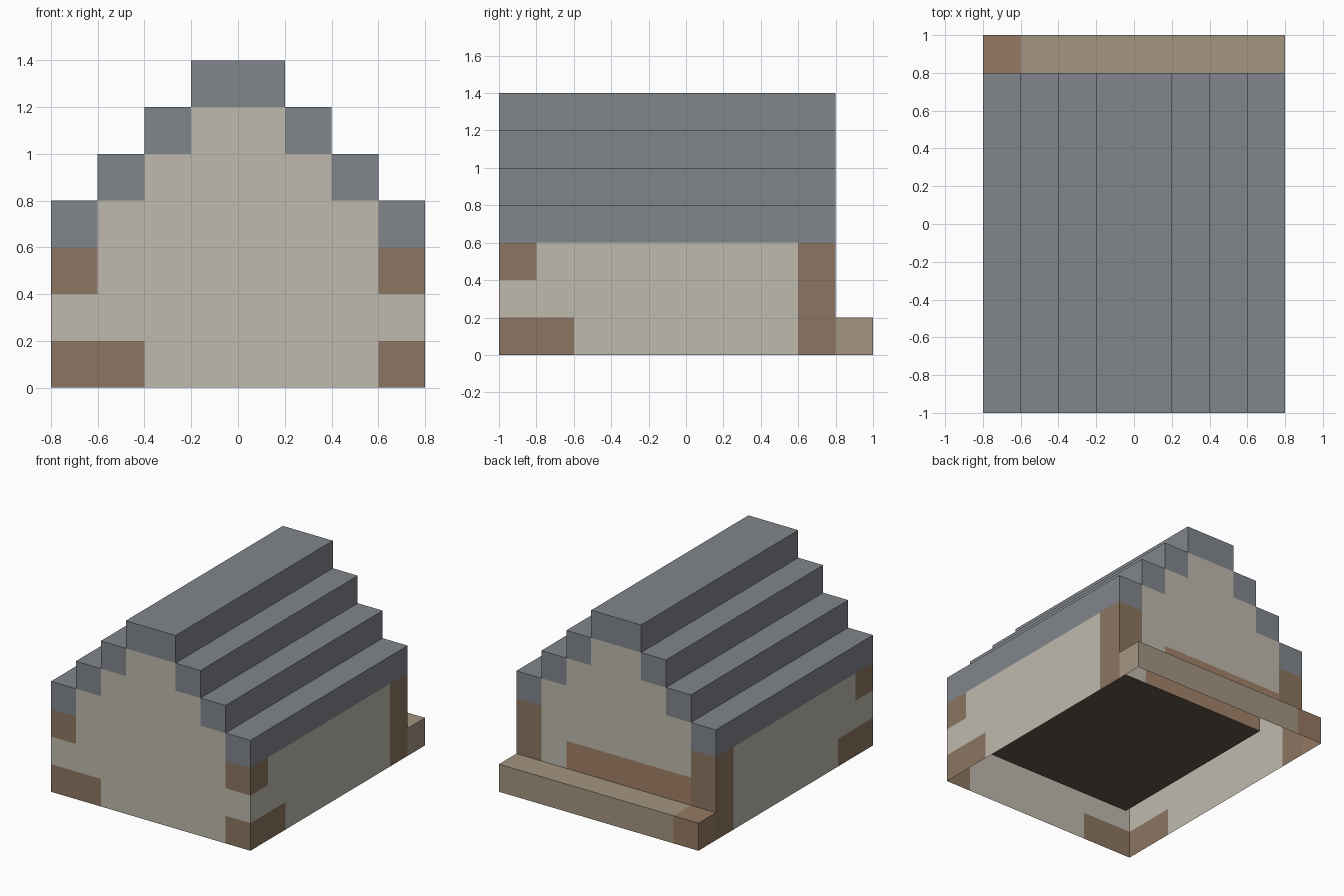
import bpy, bmesh
from mathutils import Vector

if "Cube" in bpy.data.objects:
    bpy.data.objects.remove(bpy.data.objects["Cube"])

S = 0.2        # block size
blocks = {}    # (i, j, k) -> part name; cell spans i*S..(i+1)*S on each axis


def fill(part, x, y, z):
    """Fill a box of blocks; ranges are half-open block indices."""
    for i in range(*x):
        for j in range(*y):
            for k in range(*z):
                blocks[i, j, k] = part


def carve(x, y, z):
    for i in range(*x):
        for j in range(*y):
            for k in range(*z):
                blocks.pop((i, j, k), None)


# Body, stepped gables and roof courses
fill("plaster_walls", (-4, 4), (-5, 4), (0, 3))
for step in range(4):
    half = 4 - step
    k = 3 + step
    fill("stepped_roof", (-half, half), (-5, 4), (k, k + 1))
    if step < 3:
        fill("plaster_walls", (1 - half, half - 1), (-5, 4), (k, k + 1))

# Hollow room under the roof, with a plank floor
carve((-3, 3), (-4, 3), (1, 3))
for step in range(3):
    carve((step - 3, 3 - step), (-4, 3), (3 + step, 4 + step))
fill("room_floor", (-3, 3), (-4, 3), (0, 1))

# Timber corner blocks (front) and full posts (back)
for i in (-4, 3):
    fill("corner_timbers", (i, i + 1), (3, 4), (0, 3))
    fill("corner_timbers", (i, i + 1), (-5, -3), (0, 1))
    fill("corner_timbers", (i, i + 1), (-5, -4), (2, 3))
fill("corner_timbers", (-4, -2), (-5, -4), (0, 1))

# Back board strip and doorstep ledge
fill("back_boards", (-3, 2), (3, 4), (1, 2))
fill("back_ledge", (-4, 4), (4, 5), (0, 1))
fill("ledge_end", (-4, -3), (4, 5), (0, 1))

COLORS = {
    "plaster_walls": (0.52, 0.49, 0.42),
    "stepped_roof": (0.22, 0.235, 0.26),
    "room_floor": (0.12, 0.09, 0.07),
    "corner_timbers": (0.26, 0.18, 0.12),
    "back_boards": (0.36, 0.22, 0.14),
    "back_ledge": (0.37, 0.30, 0.22),
    "ledge_end": (0.30, 0.19, 0.12),
}


def build_part(part, color):
    """Skin only the exposed block sides; the underside stays open."""
    bm = bmesh.new()
    for cell, name in blocks.items():
        if name != part:
            continue
        center = (Vector(cell) + Vector((0.5, 0.5, 0.5))) * S
        for axis in range(3):
            for sign in (-1, 1):
                near = list(cell)
                near[axis] += sign
                if tuple(near) in blocks or near[2] < 0:
                    continue
                n, u, v = Vector(), Vector(), Vector()
                n[axis] = sign * S / 2
                u[(axis + 1) % 3] = S / 2
                v[(axis + 2) % 3] = sign * S / 2
                bm.faces.new([bm.verts.new(center + n + a * u + b * v)
                              for a, b in ((-1, -1), (1, -1), (1, 1), (-1, 1))])
    bmesh.ops.remove_doubles(bm, verts=bm.verts, dist=0.001)
    mesh = bpy.data.meshes.new(part)
    bm.to_mesh(mesh)
    bm.free()
    mat = bpy.data.materials.new(part)
    mat.diffuse_color = (*color, 1)
    mat.use_nodes = True
    mat.node_tree.nodes["Principled BSDF"].inputs["Base Color"].default_value = mat.diffuse_color
    mesh.materials.append(mat)
    bpy.context.collection.objects.link(bpy.data.objects.new(part, mesh))


for part, color in COLORS.items():
    build_part(part, color)
